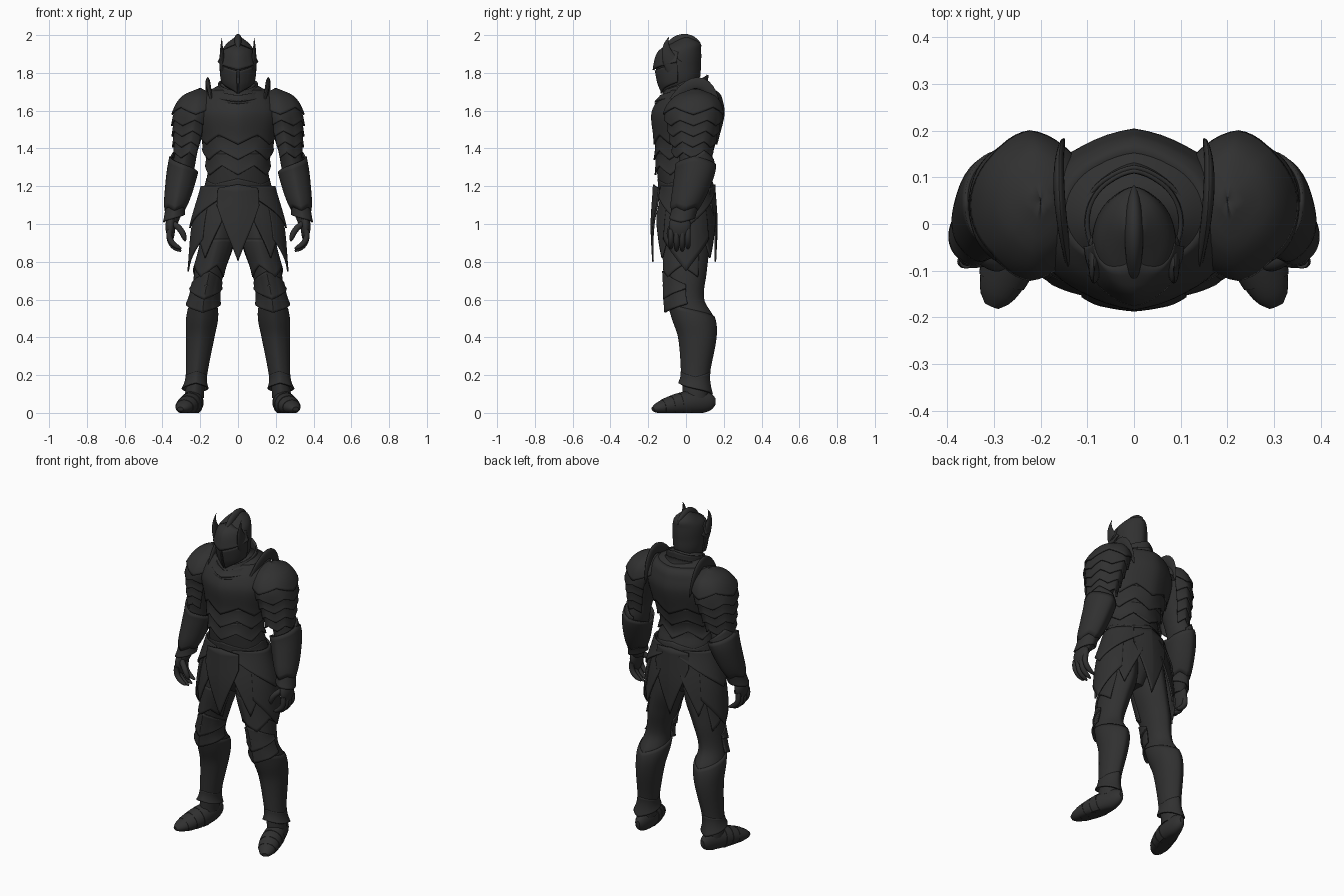
import bpy, bmesh
from math import sin, cos, pi, radians
from mathutils import Vector

cube = bpy.data.objects.get("Cube")
if cube:
    bpy.data.objects.remove(cube)

steel = bpy.data.materials.new("dark_steel")
steel.use_nodes = True
color = (.03, .03, .03, 1)
steel.diffuse_color = color
steel.node_tree.nodes["Principled BSDF"].inputs["Base Color"].default_value = color
parts = []
FRONT, OUTWARD, BACK = 0, pi / 2, pi
AXIS_X, AXIS_Y, AXIS_Z = Vector((1, 0, 0)), Vector((0, 1, 0)), Vector((0, 0, 1))


def finish(name, rows, mirror, solid):
    """Skin a grid of points; solids are capped, plates are thickened."""
    bm = bmesh.new()
    grid = [[bm.verts.new((x * mirror, y, z)) for x, y, z in row] for row in rows]
    for upper, lower in zip(grid, grid[1:]):
        for i in range(len(upper) - 1):
            quad = [upper[i], lower[i], lower[i + 1], upper[i + 1]]
            bm.faces.new(quad[::mirror])
    bmesh.ops.remove_doubles(bm, verts=bm.verts, dist=.0003)
    if solid:
        bmesh.ops.holes_fill(bm, edges=[e for e in bm.edges if e.is_boundary], sides=0)
        bmesh.ops.recalc_face_normals(bm, faces=bm.faces)
    mesh = bpy.data.meshes.new(name)
    bm.to_mesh(mesh)
    bm.free()
    mesh.materials.append(steel)
    obj = bpy.data.objects.new(name, mesh)
    bpy.context.collection.objects.link(obj)
    if not solid:
        modifier = obj.modifiers.new("thickness", "SOLIDIFY")
        modifier.thickness = .009
        modifier.offset = -1
    parts.append(obj)


def body(ratio, *rows):
    """Elliptical form from (z, half width, y, x) rows; depth = width * ratio."""
    return ratio, [tuple(row) + (0,) * (4 - len(row)) for row in rows]


def section(rows, z):
    """Half width, y and x of a form at height z, smoothly interpolated."""
    z = min(max(z, rows[0][0]), rows[-1][0])
    k = next(i for i in range(len(rows) - 1) if z <= rows[i + 1][0])
    low, high = rows[k], rows[k + 1]
    before, after = rows[max(k - 1, 0)], rows[min(k + 2, len(rows) - 1)]
    span = high[0] - low[0]
    t = (z - low[0]) / span
    result = []
    for c in (1, 2, 3):
        slope_low = (high[c] - before[c]) / (high[0] - before[0])
        slope_high = (after[c] - low[c]) / (after[0] - low[0])
        blend = t * t * (3 - 2 * t)
        result.append(low[c] + (high[c] - low[c]) * blend
                      + span * t * (1 - t) * (slope_low * (1 - t) - slope_high * t))
    return result


# Rules for plate edges: height as a function of the fraction along the edge
def level(height):
    return lambda u: height


def slope(start, end):
    return lambda u: start + (end - start) * u


def point(sides, middle):
    return lambda u: middle + (sides - middle) * abs(2 * u - 1)


def zigzag(low, high, teeth):
    return lambda u: low + (high - low) * (1 - abs(2 * ((u * teeth) % 1) - 1))


def band(name, form, top, bottom, facing=FRONT, spread=pi, inset=.002, flare=.014,
         keel=.06, mirror=1, solid=False, steps=10):
    """Plate wrapped round a form, its lower edge standing away from it."""
    ratio, table = form
    rows = []
    for j in range(steps + 1):
        v, row = j / steps, []
        for i in range(49):
            u = i / 48
            angle = facing + spread * (2 * u - 1)
            z = top(u) * (1 - v) + bottom(u) * v
            width, y, x = section(table, z)
            out = 0 if solid else inset + (flare - inset) * v * v
            ridge = 1 + keel * max(0, 1 - 2 * abs(sin(angle)))
            row.append((x + (width + out) * sin(angle),
                        y - (width * ratio + out) * cos(angle) * ridge, z))
        rows.append(row)
    finish(name, rows, mirror, solid)


# Rules for how a tube swells and tapers: (width, height) factors along it
def horn(t):
    return 1.01 - t, 1.01 - t


def rounded(t):
    size = max(.1, 1 - t ** 6) ** .5
    return size, size


def spindle(t):
    size = max(.02, sin(pi * t)) ** .5
    return size, size


def shoe(t):
    size = max(.02, sin(pi * t)) ** .35
    return size * (.85 + .3 * t), size * (1 - .4 * t)


def tube(name, start, bend, end, width, height, profile, axis=AXIS_Y, mirror=1,
         first=0, last=1, steps=14):
    """Elliptical tube along a quadratic curve, kept above the floor."""
    start, bend, end = Vector(start), Vector(bend), Vector(end)
    rows = []
    for j in range(steps + 1):
        t = first + (last - first) * j / steps
        centre = start * (1 - t) ** 2 + bend * 2 * t * (1 - t) + end * t * t
        heading = (bend - start) * (1 - t) + (end - bend) * t
        side = heading.cross(axis).normalized()
        up = side.cross(heading).normalized()
        w, h = profile(t)
        row = []
        for i in range(21):
            turn = i * pi / 10
            p = centre + side * width * w * cos(turn) + up * height * h * sin(turn)
            row.append((p.x, p.y, max(p.z, 0)))
        rows.append(row)
    finish(name, rows, mirror, True)


TORSO = body(.8, (.9, .06), (1.05, .15), (1.2, .17), (1.3, .16, -.02), (1.45, .19),
             (1.58, .22, .01), (1.65, .2, .02), (1.7, .16, .03), (1.75, .08), (1.8, .06))
GORGET = body(1, (1.63, .15), (1.7, .11), (1.79, .1, .01))
HELM = body(1.25, (1.7, .05, -.06), (1.75, .08, -.04), (1.85, .09, -.04),
            (1.92, .083, -.03), (1.96, .055), (1.99, .015))
SKIRT = body(.68, (.75, .26), (1, .24), (1.2, .19))
TASSET = body(.7, (.8, .22, -.01), (1, .235, -.01), (1.2, .22, -.01))
PAULDRON = body(1.2, (1.3, .06, .03, .27), (1.5, .1, .04, .24), (1.6, .115, .04, .22),
                (1.68, .08, .05, .21), (1.72, .001, .05, .2))
ARM = body(1.3, (1, .03, -.03, .35), (1.1, .05, 0, .33), (1.2, .056, .03, .31),
           (1.3, .06, .05, .29), (1.4, .06, .04, .27), (1.6, .08, .04, .22))
LEG = body(1.3, (.1, .05, .05, .23), (.2, .05, .05, .22), (.4, .07, .06, .2),
           (.5, .08, .04, .19), (.6, .07, 0, .18), (.75, .08, 0, .15),
           (.9, .09, 0, .11), (1.1, .08, 0, .09))

# Torso with overlapping breast and belly plates
band("torso", TORSO, level(1.8), level(.9), solid=True, steps=40)
band("breastplate", TORSO, level(1.71), zigzag(1.42, 1.47, 6), keel=.08, flare=.01, steps=20)
band("upper_belly_plate", TORSO, level(1.46), zigzag(1.34, 1.39, 6))
band("lower_belly_plate", TORSO, level(1.37), zigzag(1.26, 1.31, 6))
band("belt", TORSO, zigzag(1.24, 1.21, 4), zigzag(1.12, 1.18, 2))

# Neck guard, high at the back
band("neck_guard", GORGET, point(1.79, 1.7), point(1.67, 1.64))
band("collar_rim", GORGET, point(1.75, 1.68), point(1.71, 1.65), inset=.012, flare=.02)

# Helmet with a ridged crown and a brow overhanging the eyes
band("helmet", HELM, level(1.99), point(1.78, 1.69), solid=True, steps=24)
tube("helmet_crest", (0, -.13, 1.9), (0, -.02, 2.03), (0, .08, 1.94), .03, .02, spindle, AXIS_X)
band("brow_visor", HELM, point(1.91, 1.96), point(1.86, 1.815), spread=1.5, flare=.018)

# Hanging plates at front and back
for name, facing in (("front_skirt_plate", FRONT), ("back_skirt_plate", BACK)):
    band(name, TASSET, point(1.19, 1.21), point(1.1, .8), facing, .5, flare=.006)

for m, side in ((1, "left_"), (-1, "right_")):
    # Face mask half, leaving a central breathing slit, and helmet horn
    band(side + "face_mask", HELM, slope(1.81, 1.85), slope(1.69, 1.75), .8, .73,
         inset=.008, flare=.008, mirror=m)
    tube(side + "helmet_horn", (.08, -.06, 1.83), (.09, -.13, 1.92), (.085, -.09, 1.99),
         .018, .05, horn, mirror=m)

    # Shoulder crest and layered shoulder plates
    tube(side + "shoulder_crest", (.13, -.13, 1.57), (.18, .1, 1.92), (.15, .18, 1.57),
         .032, .012, spindle, AXIS_X, mirror=m)
    band(side + "shoulder_cap", PAULDRON, level(1.72), zigzag(1.58, 1.62, 4), OUTWARD, mirror=m)
    for i in range(4):
        z = 1.53 - i * .057
        band(side + "shoulder_lame_" + str(i + 1), PAULDRON, level(z + .09),
             zigzag(z - .01, z + .02, 4), OUTWARD, 2.1, mirror=m)

    # Arm, bracer, elbow guard and wrist cuff
    band(side + "arm", ARM, level(1.6), level(1), OUTWARD, mirror=m, solid=True, steps=28)
    band(side + "bracer", ARM, point(1.27, 1.36), zigzag(1.07, 1.09, 4), OUTWARD,
         inset=.025, flare=.008, mirror=m)
    band(side + "elbow_guard", ARM, point(1.32, 1.39), point(1.25, 1.2), 2.2, 1.3,
         inset=.018, flare=.018, mirror=m)
    band(side + "wrist_cuff", ARM, level(1.12), point(1.05, 1.01), OUTWARD, flare=.018, mirror=m)

    # Hand with curled fingers
    tube(side + "palm", (.34, -.02, 1.06), (.37, -.04, 1), (.35, -.03, .91),
         .027, .058, spindle, mirror=m)
    for i in range(4):
        y = -.08 + i * .03
        drop = .015 * sin(i * pi / 3)
        tube(side + "finger_" + str(i + 1), (.36, y, .97), (.38, y, .9 - drop),
             (.3, y, .87 - drop), .015, .015, rounded, mirror=m)
    tube(side + "thumb", (.34, -.06, 1), (.29, -.1, .97), (.28, -.08, .91),
         .016, .016, rounded, AXIS_X, mirror=m)

    # Hip plates in two layers
    for name, facing in (("front", .75), ("back", pi - .75)):
        band(side + "long_hip_plate_" + name, SKIRT, level(1.15), point(1.05, .82), facing,
             .45, inset=0, flare=.004, mirror=m)
    band(side + "outer_hip_plate", SKIRT, level(1.15), point(.92, .75), OUTWARD, .75,
         inset=.004, flare=.008, mirror=m)
    band(side + "short_hip_plate", SKIRT, level(1.2), point(1.16, .98), OUTWARD, 1.3,
         inset=.008, flare=.016, mirror=m)

    # Leg with thigh, knee and shin plates
    band(side + "leg", LEG, level(1.1), level(.08), mirror=m, solid=True, steps=44)
    band(side + "thigh_plate", LEG, level(.92), zigzag(.72, .78, 2), .5, 1.7, flare=.01, mirror=m)
    band(side + "upper_knee_plate", LEG, point(.68, .75), point(.66, .6), spread=1.6,
         keel=.13, inset=.008, flare=.016, mirror=m)
    band(side + "lower_knee_plate", LEG, zigzag(.68, .64, 2), point(.58, .53), spread=1.6,
         keel=.16, inset=.008, flare=.022, mirror=m)
    band(side + "greave", LEG, point(.51, .59), level(.17), inset=.005, flare=.007,
         mirror=m, steps=16)
    band(side + "ankle_cuff", LEG, zigzag(.22, .19, 2), point(.1, .16), inset=.008,
         flare=.022, mirror=m)

    # Armoured boot with overlapping plates over the toes
    heel, arch, toe = (.22, .155, .06), (.23, 0, .06), (.305, -.175, .02)
    tube(side + "boot", heel, arch, toe, .058, .075, shoe, AXIS_Z, mirror=m, steps=24)
    for i in range(3):
        first = .45 + i * .14
        tube(side + "toe_plate_" + str(i + 1), heel, arch, toe, .061, .079, shoe, AXIS_Z,
             mirror=m, first=first, last=first + .12, steps=4)

bpy.ops.object.select_all(action="DESELECT")
for obj in parts:
    obj.select_set(True)
bpy.context.view_layer.objects.active = parts[0]
bpy.ops.object.shade_smooth_by_angle(angle=radians(38))
